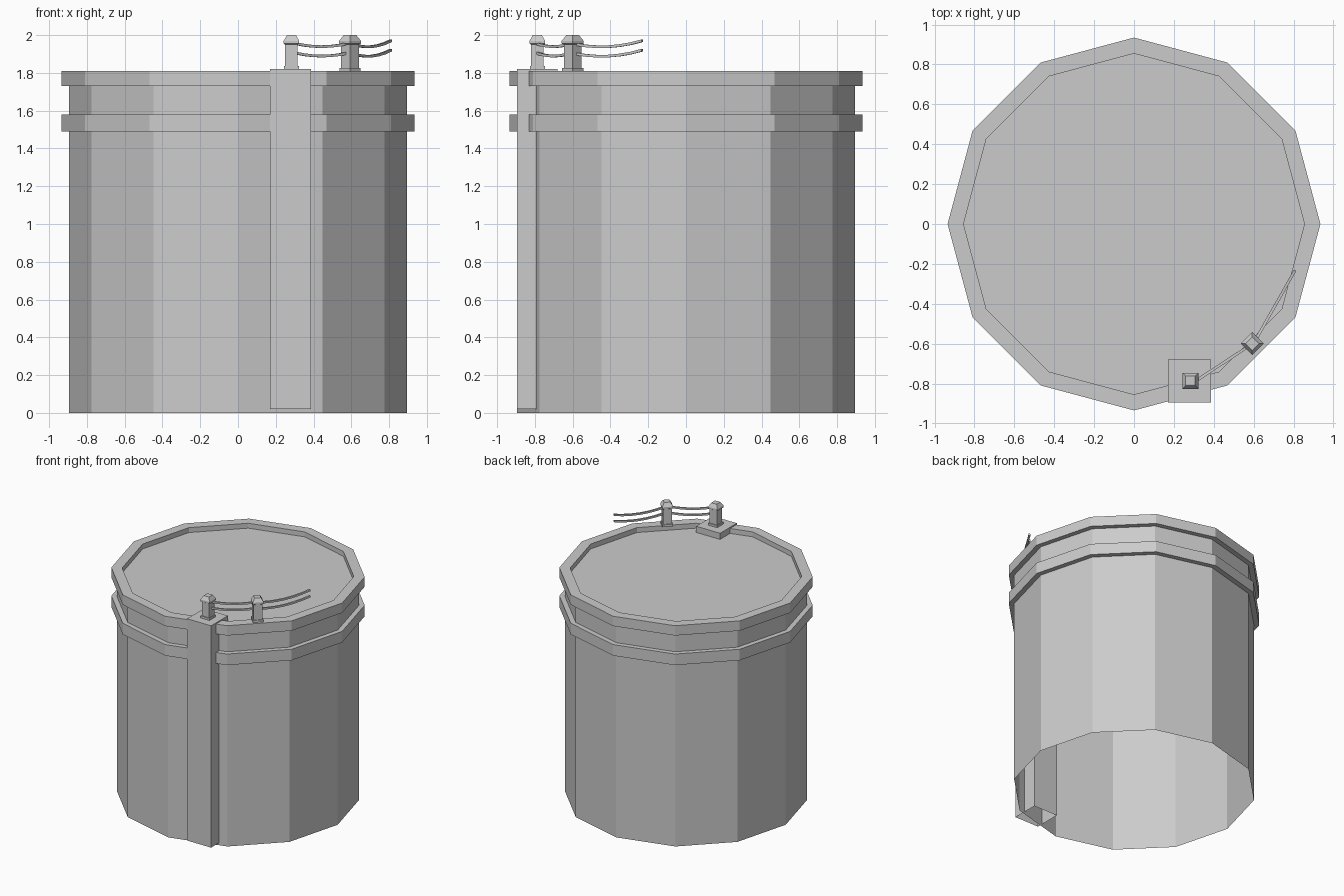
import bpy, bmesh, math
from mathutils import Vector

if "Cube" in bpy.data.objects:
    bpy.data.objects.remove(bpy.data.objects["Cube"])


def finish(name, bm):
    bmesh.ops.recalc_face_normals(bm, faces=bm.faces)
    mesh = bpy.data.meshes.new(name)
    bm.to_mesh(mesh)
    bm.free()
    ob = bpy.data.objects.new(name, mesh)
    bpy.context.collection.objects.link(ob)
    return ob


def lathe(name, profile, sides, start=0.0, cap_bottom=False, cap_top=True):
    """Stack polygon rings of (radius, z) and bridge them with flat faces."""
    bm = bmesh.new()
    rings = []
    for r, z in profile:
        rings.append([bm.verts.new((r * math.cos(start + i * math.tau / sides),
                                    r * math.sin(start + i * math.tau / sides), z))
                      for i in range(sides)])
    for a, b in zip(rings, rings[1:]):
        for i in range(sides):
            j = (i + 1) % sides
            bm.faces.new((a[i], a[j], b[j], b[i]))
    if cap_top:
        bm.faces.new(rings[-1])
    if cap_bottom:
        bm.faces.new(rings[0][::-1])
    return finish(name, bm)


# Twelve-sided tower shell: open below, two raised bands, recessed roof
lathe("tower_shell", [(.895, 0), (.895, 1.49), (.935, 1.49), (.935, 1.58),
                      (.895, 1.58), (.895, 1.73), (.935, 1.73), (.935, 1.81),
                      (.855, 1.81), (.855, 1.77)], 12)

# Square pillar on the front wall, open below
R2 = math.sqrt(2)
pillar = lathe("wall_pillar", [(.1075 * R2, .02), (.1075 * R2, 1.82)], 4, math.pi / 4)
pillar.location = (.278, -.788, 0)


# Railing posts with foot, shaft, collar and tapered cap
def post(name, x, y, base, angle):
    profile = [(.04, base), (.04, base + .017), (.033, base + .017), (.033, 1.95),
               (.041, 1.955), (.041, 1.97), (.028, 1.992), (.024, 2.0)]
    ob = lathe(name, [(w * R2, z) for w, z in profile], 4, math.pi / 4 + angle,
               cap_bottom=True)
    ob.location = (x, y, 0)


post("pillar_post", .283, -.787, 1.82, 0)
post("rim_post", .593, -.6, 1.81, math.pi / 4)


# Sagging ropes with a square section
def rope(name, start, end, sag, half=.007, steps=6):
    a, b = Vector(start), Vector(end)
    d = b - a
    side = Vector((-d.y, d.x, 0)).normalized() * half
    up = Vector((0, 0, half))
    bm = bmesh.new()
    rings = []
    for k in range(steps + 1):
        t = k / steps
        p = a.lerp(b, t) - Vector((0, 0, sag * 4 * t * (1 - t)))
        rings.append([bm.verts.new(p + s) for s in
                      (side + up, up - side, -side - up, side - up)])
    for r, q in zip(rings, rings[1:]):
        for i in range(4):
            j = (i + 1) % 4
            bm.faces.new((r[i], r[j], q[j], q[i]))
    bm.faces.new(rings[0])
    bm.faces.new(rings[-1])
    finish(name, bm)


for label, z in (("upper", 1.955), ("lower", 1.905)):
    rope(label + "_rope_between_posts", (.305, -.79, z), (.58, -.61, z), .016)
    rope(label + "_rope_loose_end", (.605, -.59, z - .003), (.808, -.232, z + .015), .022)
